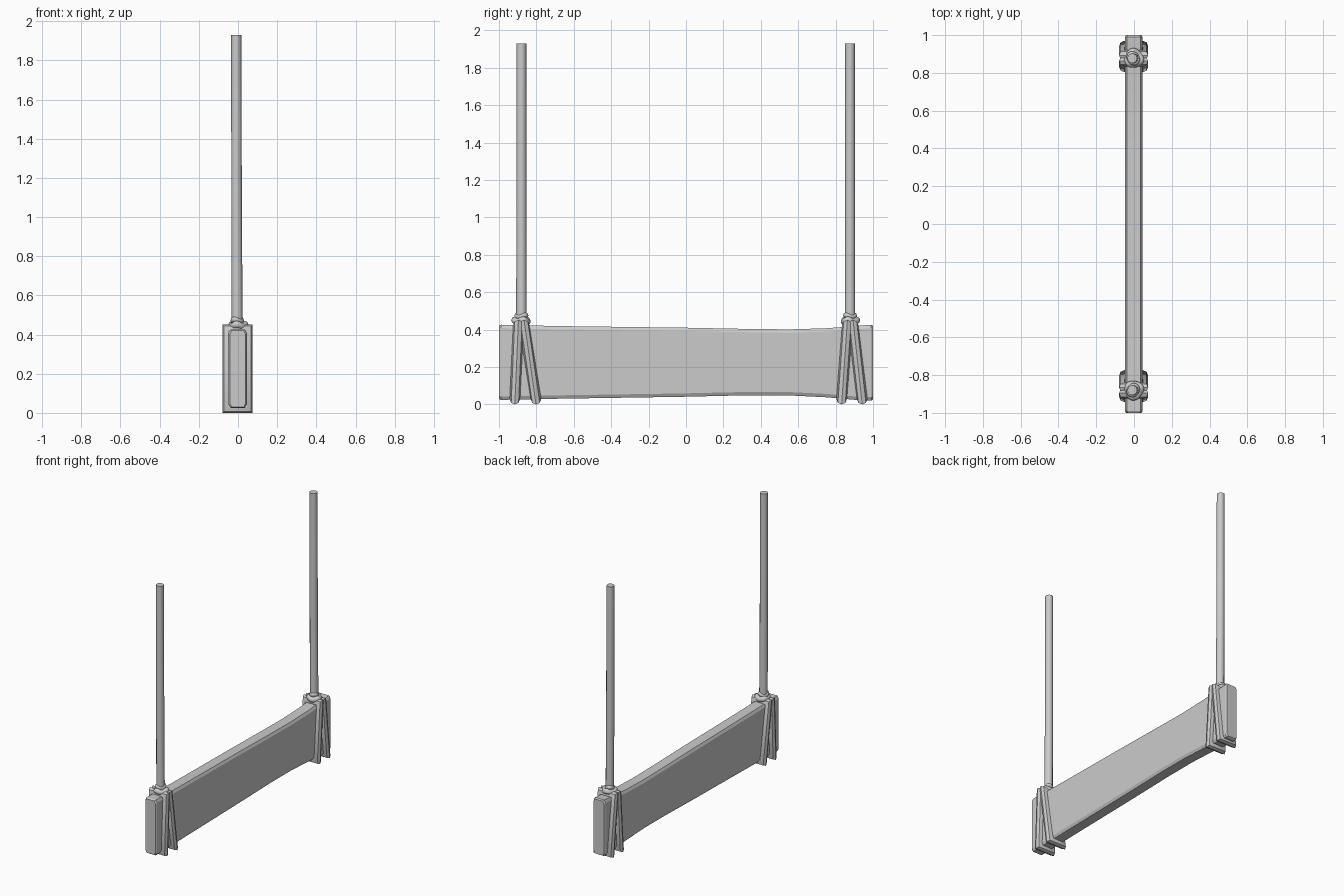
import bpy, bmesh
from math import sin, cos, pi, radians

if "Cube" in bpy.data.objects:
    bpy.data.objects.remove(bpy.data.objects["Cube"])

grey = bpy.data.materials.new("plain grey")
grey.use_nodes = True
colour = (0.6, 0.6, 0.6, 1)
grey.diffuse_color = colour
grey.node_tree.nodes["Principled BSDF"].inputs["Base Color"].default_value = colour


def loft(name, rings, closed=False, angle=40):
    """Skin matching rings of points; cap the ends unless the loft is a loop."""
    bm = bmesh.new()
    loops = [[bm.verts.new(p) for p in ring] for ring in rings]
    n = len(loops[0])
    pairs = list(zip(loops, loops[1:])) + ([(loops[-1], loops[0])] if closed else [])
    for a, b in pairs:
        for i in range(n):
            j = (i + 1) % n
            bm.faces.new((a[i], a[j], b[j], b[i]))
    if not closed:
        bm.faces.new(loops[0])
        bm.faces.new(loops[-1])
    bmesh.ops.recalc_face_normals(bm, faces=bm.faces[:])
    mesh = bpy.data.meshes.new(name)
    bm.to_mesh(mesh)
    bm.free()
    obj = bpy.data.objects.new(name, mesh)
    bpy.context.collection.objects.link(obj)
    mesh.materials.append(grey)
    bpy.ops.object.select_all(action='DESELECT')
    obj.select_set(True)
    bpy.context.view_layer.objects.active = obj
    bpy.ops.object.shade_smooth_by_angle(angle=radians(angle))
    return obj


# Plank: chamfered section, waisted along its length (y, bottom, top)
def plank_ring(y, low, high, inset=0):
    x0, x1, c, h = -0.048 + inset, 0.045 - inset, 0.01, 0.018
    low, high = low + inset, high - inset
    return [(x0 + c, y, low), (x1 - c, y, low), (x1, y, low + h), (x1, y, high - h),
            (x1 - c, y, high), (x0 + c, y, high), (x0, y, high - h), (x0, y, low + h)]


stations = [(-0.99, .024, .426), (-0.7, .03, .419), (0, .041, .41), (0.3, .048, .404),
            (0.55, .048, .401), (0.75, .038, .407), (0.93, .022, .421), (0.99, .02, .426)]
rings = [plank_ring(*s) for s in stations]
rings.insert(0, plank_ring(-1, .024, .426, 0.006))
rings.append(plank_ring(1, .02, .426, 0.006))
loft("plank", rings, angle=25)


# Mitred rope loop around the plank, leaning from bottom y to top y
def rope_loop(name, y_bottom, y_top, r=0.028, sides=8):
    rings = []
    for sx, sz in ((-1, -1), (1, -1), (1, 1), (-1, 1)):
        ring = []
        for k in range(sides):
            a = 2 * pi * k / sides
            u, v = r * cos(a), r * sin(a)
            y = y_bottom if sz < 0 else y_top
            ring.append((-0.002 + sx * (0.049 + u), y + v, 0.226 + sz * (0.198 + u)))
        rings.append(ring)
    loft(name, rings, closed=True)


# Lumpy knot coil
def knot_coil(name, x, y, z, major, minor, lumps, phase):
    rings = []
    for i in range(24):
        a = 2 * pi * i / 24
        wave = cos(lumps * a + phase)
        ring = []
        for k in range(8):
            b = 2 * pi * k / 8
            rad = major + 0.003 * wave + minor * cos(b)
            ring.append((x + rad * cos(a), y + rad * sin(a),
                         z + 0.005 * wave + minor * sin(b)))
        rings.append(ring)
    loft(name, rings, closed=True, angle=60)


def round_ring(x, y, z, r, sides=12):
    return [(x + r * cos(2 * pi * k / sides), y + r * sin(2 * pi * k / sides), z)
            for k in range(sides)]


# Hanging ropes with knots and paired loops
for end, y, outer, inner in (("front", -0.88, -0.915, -0.802), ("back", 0.877, 0.942, 0.832)):
    s = -1 if y < 0 else 1
    rope_loop(end + "_outer_loop", outer, y + s * 0.016)
    rope_loop(end + "_inner_loop", inner, y - s * 0.014)
    knot_coil(end + "_knot_lower_coil", 0, y, 0.446, 0.033, 0.019, 3, s)
    knot_coil(end + "_knot_upper_coil", -0.004, y, 0.472, 0.021, 0.015, 2, s * 2)
    loft(end + "_hanging_rope", [round_ring(-0.004, y, 0.43, 0.028),
                                 round_ring(-0.007, y, 1.0, 0.027),
                                 round_ring(-0.009, y, 1.93, 0.026)])
